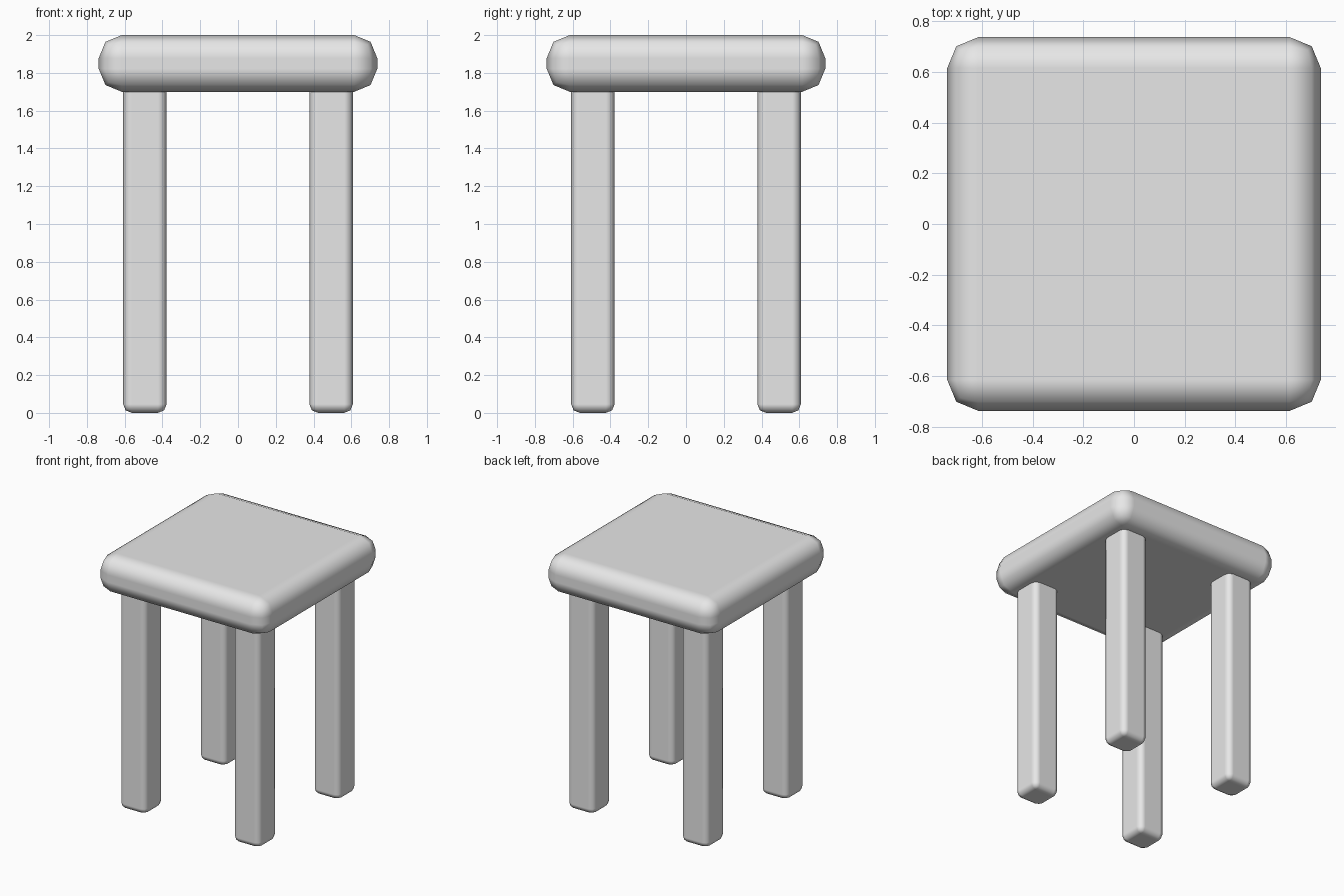
import bpy, math
from mathutils import Matrix, Vector
import bmesh

# Remove the default cube
cube = bpy.data.objects.get("Cube")
if cube:
    bpy.data.objects.remove(cube, do_unlink=True)

# Single pale grey finish
grey = bpy.data.materials.new("pale_grey")
grey.use_nodes = True
grey.diffuse_color = (0.8, 0.8, 0.8, 1)
grey.node_tree.nodes["Principled BSDF"].inputs["Base Color"].default_value = grey.diffuse_color


def rounded_box(name, centre, size, radius):
    """Box with two-segment rounded edges and smooth shading."""
    bm = bmesh.new()
    bmesh.ops.create_cube(bm, size=1, matrix=Matrix.Diagonal((*size, 1)))
    for face in bm.faces:
        face.smooth = True
    mesh = bpy.data.meshes.new(name)
    bm.to_mesh(mesh)
    bm.free()
    mesh.materials.append(grey)
    obj = bpy.data.objects.new(name, mesh)
    obj.location = Vector(centre)
    bpy.context.collection.objects.link(obj)
    bevel = obj.modifiers.new("rounded_edges", "BEVEL")
    bevel.width = radius
    bevel.segments = 2
    bevel.limit_method = "ANGLE"
    bevel.angle_limit = math.radians(30)
    bevel.harden_normals = True
    return obj


# Thick cushion-like seat
rounded_box("seat", (0, 0, 1.85), (1.475, 1.475, 0.3), 0.122)

# Four square legs, tops sunk into the seat
leg_top = 1.8
for side, x in (("right", -1), ("left", 1)):
    for end, y in (("front", -1), ("back", 1)):
        rounded_box(f"{end}_{side}_leg", (x * 0.493, y * 0.493, leg_top / 2),
                    (0.23, 0.23, leg_top), 0.046)
